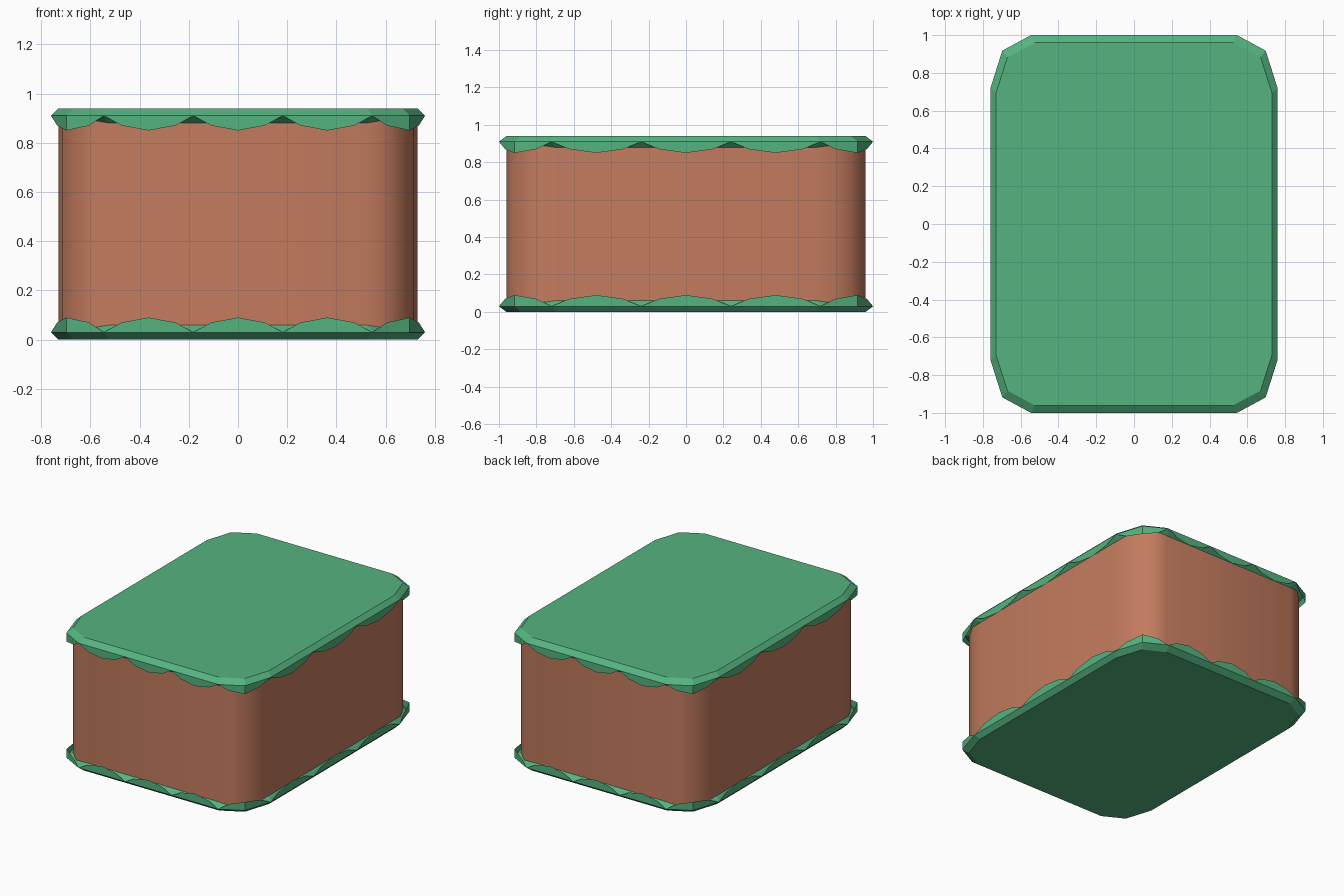
import bpy, bmesh, math
from mathutils import Vector

if "Cube" in bpy.data.objects:
    bpy.data.objects.remove(bpy.data.objects["Cube"])

HEIGHT = 0.94


def material(name, rgb):
    m = bpy.data.materials.new(name)
    m.diffuse_color = (*rgb, 1)
    m.use_nodes = True
    m.node_tree.nodes["Principled BSDF"].inputs["Base Color"].default_value = m.diffuse_color
    return m


GREEN = material("green", (0.09, 0.45, 0.215))
CLAY = material("terracotta", (0.55, 0.20, 0.113))


def outline(hx, hy, rx, ry, seg):
    """Rounded rectangle, counter-clockwise, elliptical corners."""
    pts = []
    for k, (sx, sy) in enumerate([(1, 1), (-1, 1), (-1, -1), (1, -1)]):
        for i in range(seg + 1):
            a = (k + i / seg) * math.pi / 2
            pts.append((sx * (hx - rx) + rx * math.cos(a),
                        sy * (hy - ry) + ry * math.sin(a)))
    return pts


def loft(bm, rings):
    """Closed solid through a stack of (outline, z) rings."""
    vs = [[bm.verts.new((x, y, z)) for x, y in pts] for pts, z in rings]
    n = len(vs[0])
    for a, b in zip(vs, vs[1:]):
        for i in range(n):
            j = (i + 1) % n
            bm.faces.new((a[i], a[j], b[j], b[i]))
    bm.faces.new(vs[0][::-1])
    bm.faces.new(vs[-1])
    bmesh.ops.recalc_face_normals(bm, faces=bm.faces[:])


def finish(bm, name, mat):
    me = bpy.data.meshes.new(name)
    bm.to_mesh(me)
    bm.free()
    me.materials.append(mat)
    ob = bpy.data.objects.new(name, me)
    bpy.context.collection.objects.link(ob)
    return ob


# Body: smooth rounded box
bm = bmesh.new()
ring = outline(0.73, 0.96, 0.20, 0.27, 4)
loft(bm, [(ring, 0.03), (ring, 0.91)])
body = finish(bm, "body", CLAY)
bpy.context.view_layer.objects.active = body
body.select_set(True)
bpy.ops.object.shade_smooth_by_angle(angle=math.radians(40))
body.select_set(False)

RIM = outline(0.76, 1.0, 0.215, 0.28, 2)


def scallops():
    """(start, middle, end) rim points of every scallop."""
    out = []
    for k in range(4):
        a, b, c = [Vector(p) for p in RIM[3 * k:3 * k + 3]]
        out.append((a, b, c))                       # corner scallop
        d = Vector(RIM[(3 * k + 3) % 12])
        for i in range(3):                          # three along each side
            out.append(tuple(c.lerp(d, (i + t) / 3) for t in (0, 0.5, 1)))
    return out


def cover(name, top):
    """Bevelled plate with thin scalloped skirt; mirrored for the base."""
    zf = (lambda z: z) if top else (lambda z: HEIGHT - z)
    bm = bmesh.new()
    inner = outline(0.73, 0.96, 0.205, 0.265, 2)
    loft(bm, [(inner, zf(0.88)), (RIM, zf(0.91)), (inner, zf(HEIGHT))])
    for start, mid, end in scallops():
        for p in (start, end):
            s = p.lerp(mid, 0.4)
            pts = [(p, 0.91), (mid, 0.91), (mid, 0.85), (s, 0.87)]
            f = bm.faces.new([bm.verts.new((q.x, q.y, zf(z))) for q, z in pts])
            f.normal_update()
            if f.normal.xy.dot(mid) < 0:
                f.normal_flip()
    finish(bm, name, GREEN)


cover("scalloped_lid", True)
cover("scalloped_base", False)
